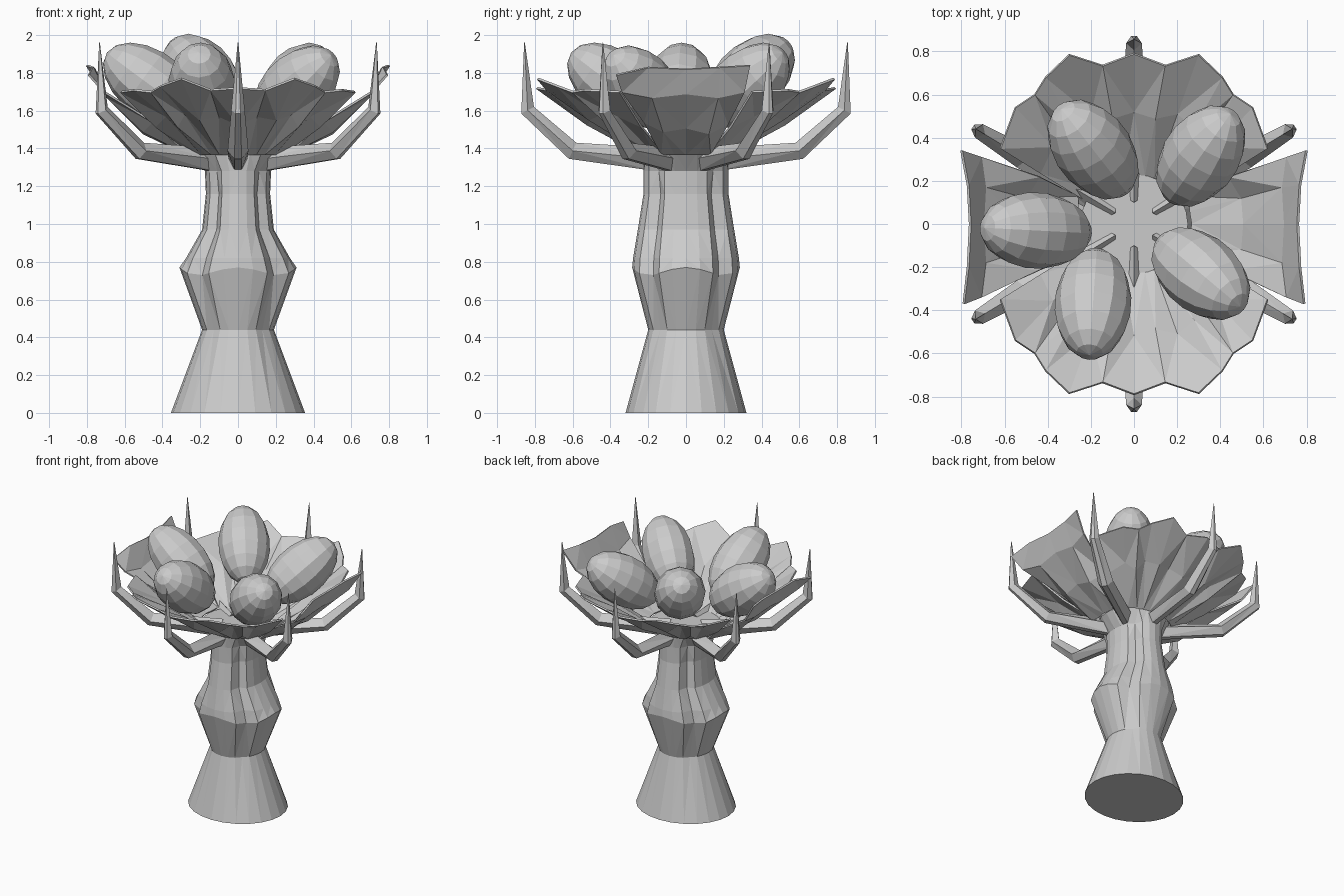
import bpy, bmesh, math
from mathutils import Vector, Matrix

if "Cube" in bpy.data.objects:
    bpy.data.objects.remove(bpy.data.objects["Cube"])


def make_object(name, bm, thickness=0):
    bmesh.ops.recalc_face_normals(bm, faces=bm.faces)
    mesh = bpy.data.meshes.new(name)
    bm.to_mesh(mesh)
    bm.free()
    ob = bpy.data.objects.new(name, mesh)
    bpy.context.collection.objects.link(ob)
    if thickness:
        mod = ob.modifiers.new("thickness", 'SOLIDIFY')
        mod.thickness = thickness
        mod.offset = 0
    return ob


def loft(name, rows, closed=True, caps=True, thickness=0):
    """Skin equal-length rows of points."""
    bm = bmesh.new()
    vs = [[bm.verts.new(p) for p in row] for row in rows]
    n = len(vs[0])
    for a, b in zip(vs, vs[1:]):
        for i in range(n if closed else n - 1):
            j = (i + 1) % n
            bm.faces.new((a[i], a[j], b[j], b[i]))
    if caps and closed:
        bm.faces.new(vs[0])
        bm.faces.new(vs[-1])
    bmesh.ops.triangulate(bm, faces=[f for f in bm.faces if len(f.verts) == 4])
    return make_object(name, bm, thickness)


# Trunk: faceted oval rings with grooves near the diagonals (z, rx, ry, groove)
profile = [(0, 0.355, 0.32, 0), (0.44, 0.19, 0.20, 0.02), (0.75, 0.31, 0.285, 0.07),
           (0.82, 0.275, 0.28, 0.07), (0.97, 0.19, 0.255, 0.08),
           (1.16, 0.17, 0.225, 0.08), (1.28, 0.175, 0.225, 0.05), (1.38, 0.25, 0.23, 0)]
SIDES = 24
rows = []
for z, rx, ry, groove in profile:
    row = []
    for i in range(SIDES):
        a = 2 * math.pi * i / SIDES
        k = 1 - groove * (i % 6 == 3) * 2
        dz = 0.02 * math.cos(4 * a) if 0.5 < z < 0.8 else 0
        row.append((rx * k * math.cos(a), ry * k * math.sin(a), z + dz))
    rows.append(row)
loft("trunk", rows)

# Broad front and back petals with scalloped rims
half_rim = [(0.0, 0.79, 1.72), (0.145, 0.735, 1.71), (0.30, 0.785, 1.77), (0.41, 0.68, 1.73),
            (0.46, 0.60, 1.70), (0.55, 0.54, 1.71), (0.62, 0.35, 1.70)]
rim = [(-x, y, z) for x, y, z in half_rim[:0:-1]] + half_rim
for name, sign in (("back_petal", 1), ("front_petal", -1)):
    base, mid = [], []
    for i, (x, y, z) in enumerate(rim):
        a = math.atan2(y, x)
        b = Vector((0.27 * math.cos(a), 0.23 * math.sin(a), 1.37))
        m = b.lerp(Vector((x, y, z)), 0.52)
        m.z += 0.025 if i % 2 else -0.025
        base.append((b.x, sign * b.y, b.z))
        mid.append((m.x, sign * m.y, m.z))
    loft(name, [base, mid, [(x, sign * y, z) for x, y, z in rim]],
         closed=False, thickness=0.012)

# Squarer side petals with turned-up corners
side_rows = [
    [(0.26, -0.13, 1.37), (0.26, -0.06, 1.37), (0.27, 0, 1.37), (0.26, 0.06, 1.37), (0.26, 0.13, 1.37)],
    [(0.45, -0.22, 1.54), (0.50, -0.12, 1.49), (0.51, 0, 1.51), (0.50, 0.12, 1.48), (0.44, 0.22, 1.53)],
    [(0.71, -0.34, 1.70), (0.69, -0.18, 1.67), (0.70, 0, 1.69), (0.69, 0.17, 1.67), (0.71, 0.31, 1.70)],
    [(0.79, -0.37, 1.79), (0.77, -0.20, 1.83), (0.76, 0, 1.82), (0.77, 0.18, 1.83), (0.80, 0.34, 1.84)]]
for name, sign in (("right_petal", 1), ("left_petal", -1)):
    loft(name, [[(sign * x, y, z) for x, y, z in r] for r in side_rows],
         closed=False, thickness=0.012)

# Six bent thorns: stations (top r, top z, bottom r, bottom z, half width)
stations = [(0.10, 1.40, 0.16, 1.28, 0.05), (0.58, 1.43, 0.62, 1.345, 0.055),
            (0.805, 1.62, 0.872, 1.585, 0.036), (0.853, 1.96, 0.857, 1.96, 0.002)]
for k in range(6):
    rot = Matrix.Rotation(math.radians(31 if k % 3 == 0 else 90 if k % 3 == 1 else 149)
                          + math.pi * (k // 3), 3, 'Z')
    rows = []
    for rt, zt, rb, zb, w in stations:
        rm, zm = rt * 0.5 + rb * 0.5, zt * 0.5 + zb * 0.5
        rows.append([rot @ Vector(p) for p in
                     ((rt, 0, zt), (rm, w, zm), (rb, w * 0.35, zb),
                      (rb, -w * 0.35, zb), (rm, -w, zm))])
    loft(f"thorn_{k + 1}", rows)

# Five faceted eggs leaning outward: x, y, z, heading
eggs = [(-0.19, 0.345, 1.782, 128), (0.31, 0.315, 1.735, 55), (-0.455, -0.03, 1.735, 177),
        (-0.19, -0.37, 1.735, 266), (0.31, -0.23, 1.72, -40)]
for k, (x, y, z, heading) in enumerate(eggs):
    bm = bmesh.new()
    bmesh.ops.create_uvsphere(bm, u_segments=12, v_segments=9, radius=1)
    mat = (Matrix.Translation((x, y, z)) @ Matrix.Rotation(math.radians(heading), 4, 'Z')
           @ Matrix.Rotation(math.radians(-36), 4, 'Y') @ Matrix.Rotation(math.pi / 2, 4, 'Y')
           @ Matrix.Diagonal((0.178, 0.178, 0.295, 1)))
    bmesh.ops.transform(bm, matrix=mat, verts=bm.verts)
    make_object(f"egg_{k + 1}", bm)
